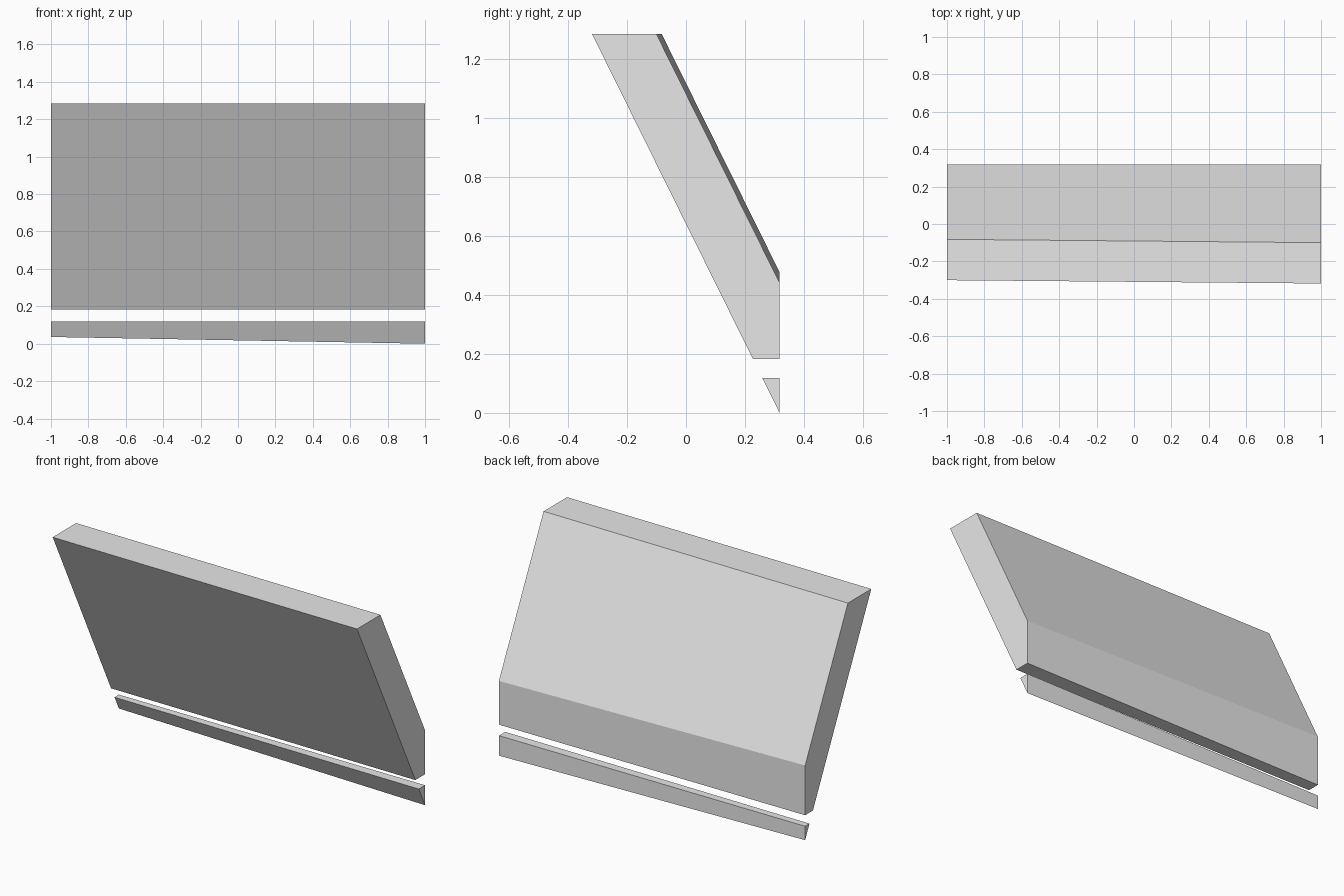
import bpy

if "Cube" in bpy.data.objects:
    bpy.data.objects.remove(bpy.data.objects["Cube"], do_unlink=True)

grey = bpy.data.materials.new("plain grey")
grey.use_nodes = True
colour = (0.8, 0.8, 0.8, 1)
grey.diffuse_color = colour
grey.node_tree.nodes["Principled BSDF"].inputs["Base Color"].default_value = colour

BACK = 0.317      # plane of the upright rear faces
SLOPE = 0.495     # lean of the slab, y per z
TAPER = 0.036     # rise of the lower edge at the -x end


def front_y(z, rise):
    """Depth of the leaning front plane at height z."""
    return BACK - SLOPE * (z - rise)


def loft(name, left_profile, right_profile):
    """Join two matching (y, z) end profiles into a closed solid."""
    n = len(left_profile)
    verts = [(1, y, z) for y, z in left_profile] + [(-1, y, z) for y, z in right_profile]
    faces = [tuple(range(n)), tuple(reversed(range(n, 2 * n)))]
    faces += [(i, i + n, (i + 1) % n + n, (i + 1) % n) for i in range(n)]
    mesh = bpy.data.meshes.new(name)
    mesh.from_pydata(verts, [], faces)
    mesh.materials.append(grey)
    obj = bpy.data.objects.new(name, mesh)
    bpy.context.collection.objects.link(obj)


def slab_profile(rise):
    top, bottom, knee = 1.283, 0.183, 0.441 + rise
    return [(front_y(bottom, rise), bottom), (BACK, bottom), (BACK, knee),
            (BACK - SLOPE * (top - knee), top), (front_y(top, rise), top)]


def strip_profile(rise):
    top = 0.118
    return [(BACK, rise), (BACK, top), (front_y(top, rise), top)]


# Leaning slab and the wedge strip below its gap
loft("leaning_slab", slab_profile(0), slab_profile(TAPER))
loft("lower_wedge_strip", strip_profile(0), strip_profile(TAPER))
